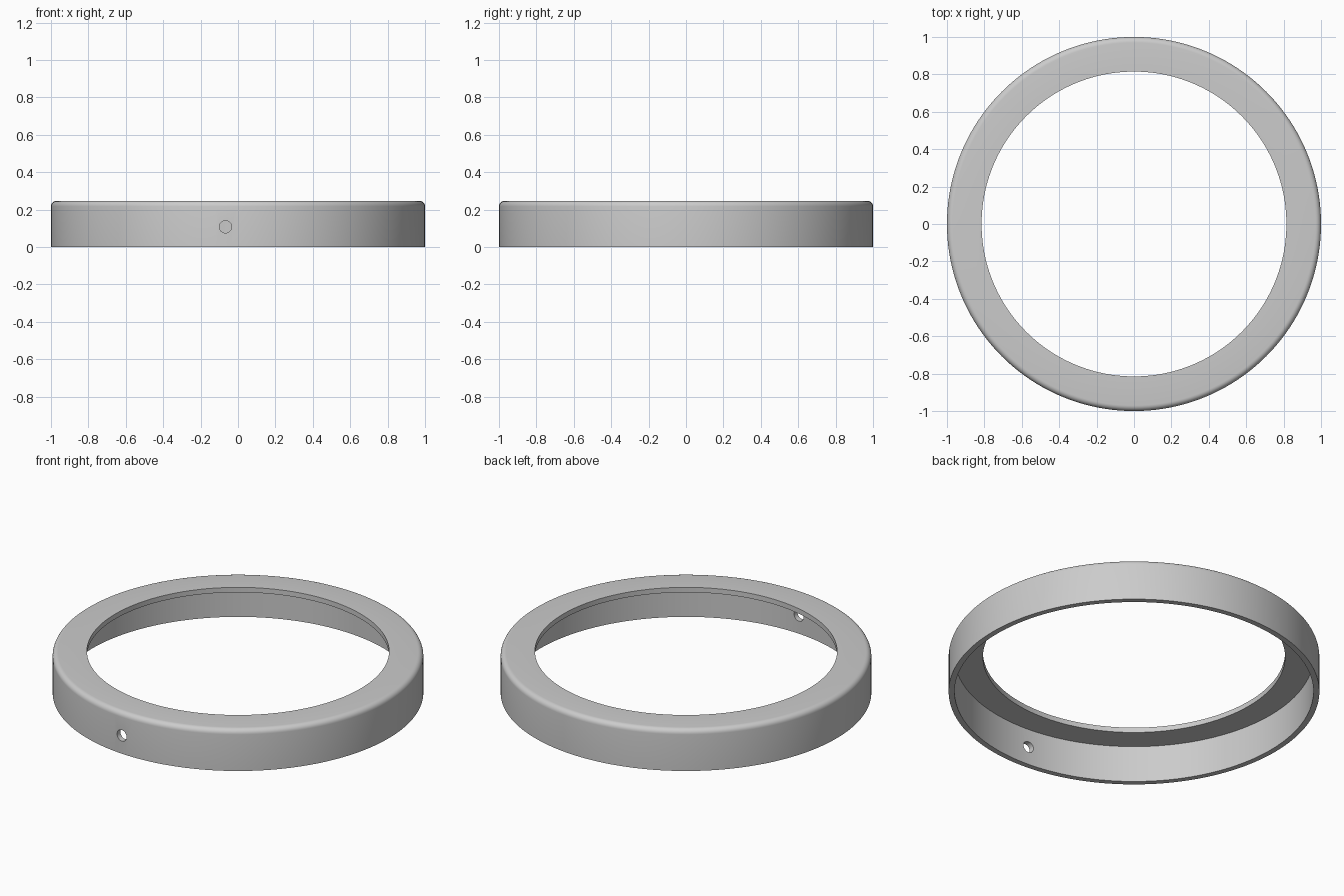
import bpy, bmesh, math
from mathutils import Matrix

if "Cube" in bpy.data.objects:
    bpy.data.objects.remove(bpy.data.objects["Cube"])

R_OUT, R_WALL, R_OPEN = 1.0, 0.968, 0.815   # outer skin, inside of wall, top opening
HEIGHT, TOP_THICK, FILLET = 0.247, 0.03, 0.03
SEGMENTS = 160

grey = bpy.data.materials.new("grey")
grey.diffuse_color = (0.6, 0.6, 0.6, 1)
grey.use_nodes = True
grey.node_tree.nodes["Principled BSDF"].inputs["Base Color"].default_value = grey.diffuse_color


def make_object(name, bm):
    bmesh.ops.recalc_face_normals(bm, faces=bm.faces)
    mesh = bpy.data.meshes.new(name)
    bm.to_mesh(mesh)
    bm.free()
    mesh.materials.append(grey)
    obj = bpy.data.objects.new(name, mesh)
    bpy.context.collection.objects.link(obj)
    return obj


# L-shaped section (radius, height) with a rounded outer top corner
profile = [(R_WALL, 0), (R_OUT, 0)]
for i in range(7):
    a = math.radians(15 * i)
    profile.append((R_OUT - FILLET + FILLET * math.cos(a),
                    HEIGHT - FILLET + FILLET * math.sin(a)))
profile += [(R_OPEN, HEIGHT), (R_OPEN, HEIGHT - TOP_THICK), (R_WALL, HEIGHT - TOP_THICK)]

# Ring: revolve the section
bm = bmesh.new()
loops = []
for s in range(SEGMENTS):
    t = 2 * math.pi * s / SEGMENTS
    loops.append([bm.verts.new((r * math.cos(t), r * math.sin(t), z)) for r, z in profile])
n = len(profile)
for s in range(SEGMENTS):
    a, b = loops[s], loops[(s + 1) % SEGMENTS]
    for k in range(n):
        m = (k + 1) % n
        bm.faces.new((a[k], b[k], b[m], a[m]))
ring = make_object("bezel_ring", bm)

# Screw hole through the front wall
bm = bmesh.new()
bmesh.ops.create_cone(bm, cap_ends=True, segments=32, radius1=0.033, radius2=0.033, depth=0.2,
                      matrix=Matrix.Translation((-0.067, -0.98, 0.108))
                      @ Matrix.Rotation(math.pi / 2, 4, 'X'))
cutter = make_object("hole_cutter", bm)

bpy.context.view_layer.objects.active = ring
ring.select_set(True)
cut = ring.modifiers.new("screw_hole", 'BOOLEAN')
cut.operation = 'DIFFERENCE'
cut.solver = 'EXACT'
cut.object = cutter
bpy.ops.object.modifier_apply(modifier=cut.name)
bpy.data.objects.remove(cutter)

bpy.ops.object.shade_smooth_by_angle(angle=math.radians(30))
